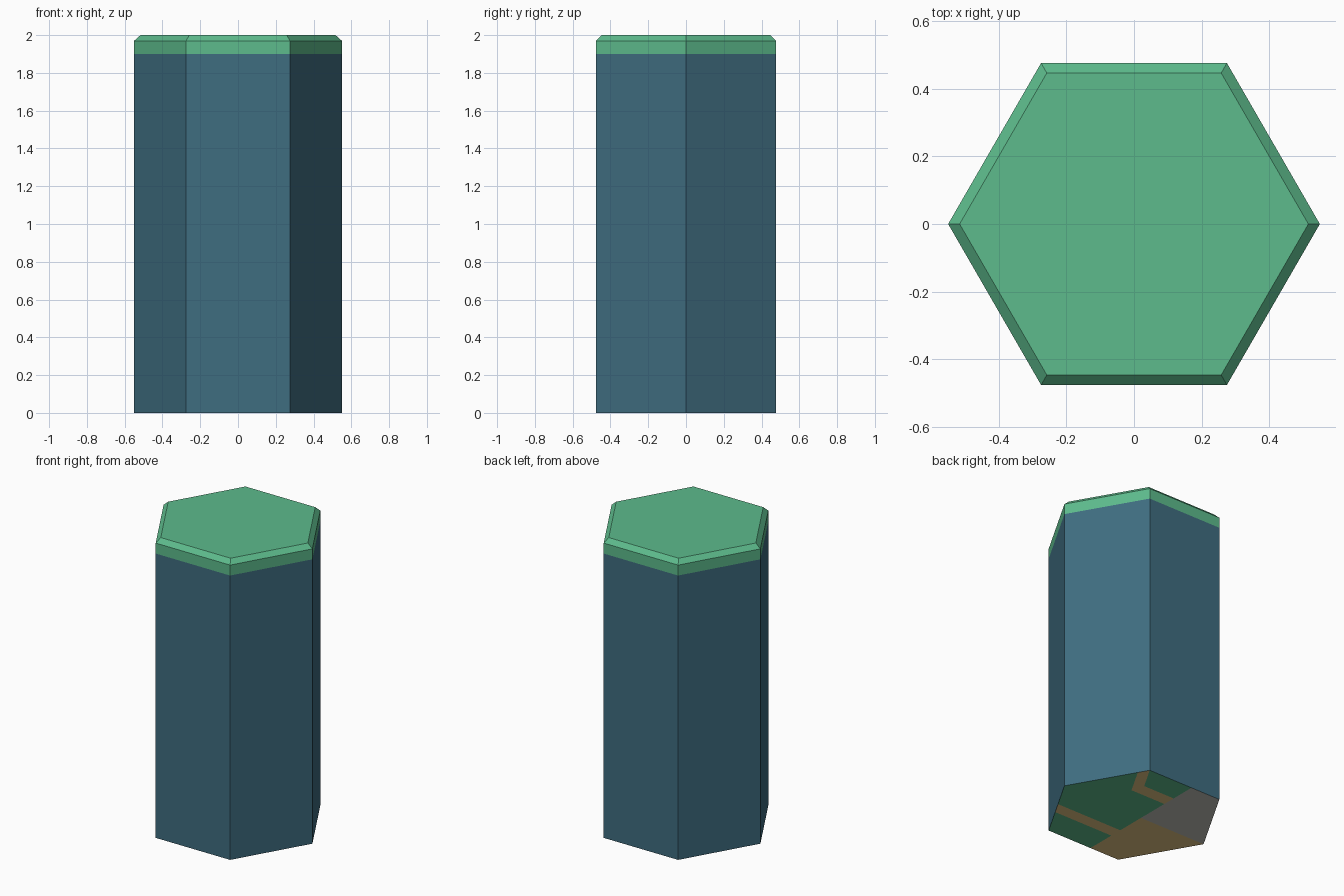
import bpy, bmesh, math
from mathutils import Vector

if "Cube" in bpy.data.objects:
    bpy.data.objects.remove(bpy.data.objects["Cube"])


def srgb(r, g, b):
    lin = lambda c: c / 12.92 if c <= 0.04045 else ((c + 0.055) / 1.055) ** 2.4
    return tuple(lin(c / 255) for c in (r, g, b)) + (1.0,)


def material(name, rgb):
    m = bpy.data.materials.new(name)
    m.diffuse_color = srgb(*rgb)
    m.use_nodes = True
    m.node_tree.nodes["Principled BSDF"].inputs["Base Color"].default_value = m.diffuse_color
    return m


BLUE, GREEN, SAND, GREY = range(4)
mats = [material("slate blue", (63, 109, 128)), material("green", (93, 187, 140)),
        material("sand", (224, 195, 130)), material("light grey", (193, 193, 184))]

# Hexagonal column: rings of (radius, height), with a chamfered green top
bm = bmesh.new()
rings = []
for r, z in [(0.55, 0), (0.55, 1.9), (0.55, 1.97), (0.516, 2.0)]:
    rings.append([bm.verts.new((r * math.cos(math.radians(60 * i)),
                                r * math.sin(math.radians(60 * i)), z)) for i in range(6)])
for low, high in zip(rings, rings[1:]):
    for i in range(6):
        j = (i + 1) % 6
        bm.faces.new((low[i], low[j], high[j], high[i]))
bm.faces.new(rings[-1])
bm.faces.new(rings[0][::-1])

# Cut the underside into painted patches
SLANT = Vector((math.sin(math.pi / 3), -0.5, 0))
X, Y = Vector((1, 0, 0)), Vector((0, 1, 0))
cuts = [(X, -0.055), (Y, 0.0), (Y, -0.195), (Y, -0.28), (Y, 0.22), (Y, 0.308),
        (SLANT, 0.0), (SLANT, 0.067)]
for normal, dist in cuts:
    faces = [f for f in bm.faces if f.calc_center_median().z < 1e-4]
    edges = list({e for f in faces for e in f.edges})
    verts = list({v for f in faces for v in f.verts})
    bmesh.ops.bisect_plane(bm, geom=verts + edges + faces, dist=1e-5,
                           plane_co=normal * dist, plane_no=normal)


def underside_colour(c):
    s = c.dot(SLANT)
    if c.x < -0.055:
        return GREY if c.y > 0 else SAND
    if c.y < -0.28 or (c.y > 0.308 and s < 0):
        return GREEN
    if c.y > -0.195 and (c.y < 0.22 or s > 0.067):
        return GREEN
    return SAND


# Colour by height, and by position on the underside
for f in bm.faces:
    c = f.calc_center_median()
    if c.z < 1e-4:
        f.material_index = underside_colour(c)
    else:
        f.material_index = GREEN if c.z > 1.9 else BLUE
bmesh.ops.recalc_face_normals(bm, faces=bm.faces[:])

me = bpy.data.meshes.new("hex_column")
bm.to_mesh(me)
bm.free()
for m in mats:
    me.materials.append(m)
ob = bpy.data.objects.new("hex_column", me)
bpy.context.collection.objects.link(ob)
